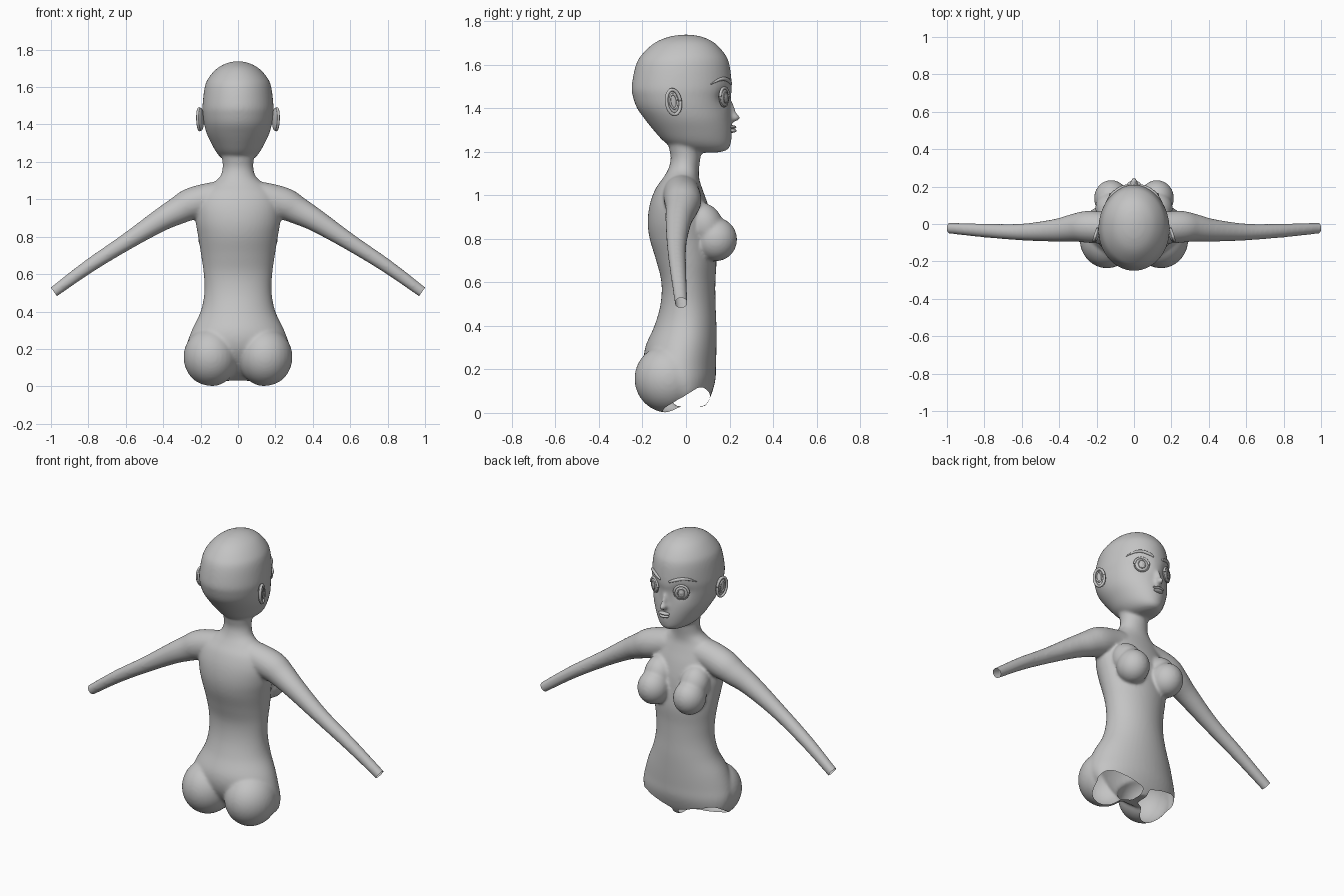
import bpy, bmesh, math
from mathutils import Matrix, Vector

if "Cube" in bpy.data.objects:
    bpy.data.objects.remove(bpy.data.objects["Cube"])

grey = bpy.data.materials.new("plain grey")
grey.diffuse_color = (0.55, 0.55, 0.55, 1)
grey.use_nodes = True
grey.node_tree.nodes["Principled BSDF"].inputs["Base Color"].default_value = grey.diffuse_color


def finish(bm, name):
    bmesh.ops.recalc_face_normals(bm, faces=bm.faces)
    for f in bm.faces:
        f.smooth = True
    me = bpy.data.meshes.new(name)
    bm.to_mesh(me)
    bm.free()
    me.materials.append(grey)
    ob = bpy.data.objects.new(name, me)
    bpy.context.collection.objects.link(ob)
    return ob


def bridge(bm, rings):
    """Skin a list of closed rings and cap both ends."""
    vs = [[bm.verts.new(p) for p in r] for r in rings]
    n = len(vs[0])
    for a, b in zip(vs, vs[1:]):
        for i in range(n):
            j = (i + 1) % n
            bm.faces.new((a[i], a[j], b[j], b[i]))
    bm.faces.new(vs[0])
    bm.faces.new(vs[-1])


def spline(rows, k=5):
    """Catmull-Rom refinement of rows of numbers."""
    out = []
    for i in range(len(rows) - 1):
        q = [rows[max(0, min(len(rows) - 1, i + d))] for d in (-1, 0, 1, 2)]
        for s in range(k):
            t = s / k
            out.append([0.5 * (2 * b + (c - a) * t + (2*a - 5*b + 4*c - d) * t*t
                               + (3*b - a - 3*c + d) * t**3) for a, b, c, d in zip(*q)])
    return out + [list(rows[-1])]


def loft(bm, rows, n=48):
    """Rows: height, half width, y of widest point, back y, front y."""
    rings = []
    for z, w, yc, yb, yf in spline(rows):
        ring = []
        for i in range(n):
            a = 2 * math.pi * i / n
            s = math.sin(a)
            ring.append((w * math.cos(a), yc + s * ((yf - yc) if s > 0 else (yc - yb)), z))
        rings.append(ring)
    bridge(bm, rings)


def tube(bm, path, n=20, k=5):
    """Path rows: x, y, z, radius."""
    pts = spline(path, k)
    rings = []
    for i, p in enumerate(pts):
        d = Vector(pts[min(i + 1, len(pts) - 1)][:3]) - Vector(pts[max(i - 1, 0)][:3])
        u = d.cross(Vector((0, 1, 0.01))).normalized()
        v = d.cross(u).normalized()
        rings.append([Vector(p[:3]) + p[3] * (u * math.cos(t) + v * math.sin(t))
                      for t in (2 * math.pi * j / n for j in range(n))])
    bridge(bm, rings)


def ball(bm, c, r, rot=Matrix()):
    m = Matrix.Translation(c) @ rot @ Matrix.Diagonal((*r, 1))
    bmesh.ops.create_uvsphere(bm, u_segments=32, v_segments=20, radius=1, matrix=m)


def hoop(bm, m, rx, rz, r, a0=0.0, a1=2 * math.pi, n=32):
    """Elliptical tube arc in the local xz plane, placed by matrix m."""
    rings = []
    for i in range(n + 1):
        a = a0 + (a1 - a0) * i / n
        c = Vector((rx * math.cos(a), 0, rz * math.sin(a)))
        o = Vector((math.cos(a), 0, math.sin(a)))
        rings.append([m @ (c + r * (o * math.cos(t) + Vector((0, math.sin(t), 0))))
                      for t in (math.pi * j / 5 for j in range(10))])
    bridge(bm, rings)


def face_y(x):
    return -0.028 + 0.236 * math.sqrt(1 - (x / 0.188) ** 2)


# Body masses: torso with neck, head, arms, chest, seat, nose
bm = bmesh.new()
loft(bm, [(.03, .22, 0, -.04, .09), (.08, .265, 0, -.10, .115), (.15, .285, -.02, -.16, .135),
          (.22, .275, -.03, -.19, .138), (.30, .247, -.02, -.188, .14), (.40, .20, 0, -.145, .14),
          (.50, .18, 0, -.117, .136), (.60, .183, 0, -.113, .135), (.70, .197, 0, -.137, .14),
          (.80, .213, -.01, -.167, .13), (.88, .226, -.02, -.176, .12), (.96, .225, -.03, -.166, .10),
          (1.03, .20, -.03, -.14, .075), (1.08, .145, -.02, -.105, .06), (1.12, .097, -.01, -.082, .06),
          (1.17, .082, 0, -.07, .066), (1.23, .085, 0, -.08, .07), (1.30, .08, 0, -.08, .07)])
loft(bm, [(1.196, .03, .09, .04, .14), (1.204, .06, .08, -.02, .18), (1.22, .088, .06, -.06, .2),
          (1.25, .115, .04, -.105, .208), (1.30, .143, .02, -.15, .211), (1.35, .167, 0, -.19, .208),
          (1.40, .181, -.02, -.225, .204), (1.45, .188, -.03, -.243, .206), (1.50, .19, -.03, -.25, .211),
          (1.60, .178, -.02, -.23, .20), (1.65, .157, -.01, -.2, .178), (1.70, .112, 0, -.145, .132),
          (1.728, .06, 0, -.08, .075), (1.738, .015, 0, -.02, .02)])
for s in (-1, 1):
    tube(bm, [(s * x, y, z, r) for x, y, z, r in (
        (.05, -.02, 1.015, .085), (.15, -.02, 1.003, .086), (.25, -.015, .975, .086),
        (.32, -.02, .94, .075), (.42, -.034, .885, .061), (.60, -.043, .77, .045),
        (.80, -.035, .64, .037), (.985, -.022, .505, .03), (1.04, -.018, .466, .029))])
    ball(bm, (s * .122, .138, .797), (.092, .097, .1))
    ball(bm, (s * .122, .085, .865), (.085, .085, .105), Matrix.Rotation(.45, 4, 'X'))
    ball(bm, (s * .145, -.08, .157), (.146, .157, .157))
ball(bm, (0, .217, 1.357), (.02, .033, .02))
ball(bm, (0, .207, 1.395), (.013, .02, .05), Matrix.Rotation(.3, 4, 'X'))
raw = finish(bm, "body")

# Fuse the masses into one smooth skin
rm = raw.modifiers.new("fuse", 'REMESH')
rm.mode = 'VOXEL'
rm.voxel_size = 0.008
sm = raw.modifiers.new("soften", 'SMOOTH')
sm.factor = 0.5
sm.iterations = 12
bm = bmesh.new()
bm.from_object(raw, bpy.context.evaluated_depsgraph_get())
bpy.data.objects.remove(raw)

# Eye sockets
for v in bm.verts:
    if v.co.y > .08 and v.co.z > 1.3:
        d = ((abs(v.co.x) - .09) / .04) ** 2 + ((v.co.z - 1.45) / .04) ** 2
        v.co.y -= .016 * math.exp(-d)


# Open leg holes: sloping cut that rises to the outer front
def hole(c):
    x = abs(c.x)
    f = min(.12, .005 + .6 * (c.y + .13)) - .06 * (1 - min(1, x / .22))
    return x > .02 and c.z < f


bmesh.ops.delete(bm, geom=[f for f in bm.faces if hole(f.calc_center_median())], context='FACES')
for _ in range(8):
    move = {}
    for v in bm.verts:
        nb = [e.other_vert(v).co for e in v.link_edges if e.is_boundary]
        if len(nb) == 2:
            move[v] = v.co * .5 + (nb[0] + nb[1]) * .25
    for v, c in move.items():
        v.co = c

# Open wrists
for s in (-1, 1):
    bmesh.ops.bisect_plane(bm, geom=bm.verts[:] + bm.edges[:] + bm.faces[:],
                           plane_co=(s * .984, -.022, .505), plane_no=(s * .81, 0, -.58),
                           clear_outer=True)
finish(bm, "body")

# Eyes, lids, brows and ears on each side
for s, side in ((-1, "left"), (1, "right")):
    turn = Matrix.Rotation(-s * .5, 4, 'Z')
    eye = Matrix.Translation((s * .09, face_y(.09) - .006, 1.45)) @ turn
    bm = bmesh.new()
    ball(bm, eye.translation, (.04, .014, .042), turn)
    hoop(bm, eye @ Matrix.Translation((0, .012, 0)), .02, .025, .003)
    ball(bm, eye @ Vector((0, .011, 0)), (.01, .005, .013), turn)
    finish(bm, side + "_eye")

    bm = bmesh.new()
    hoop(bm, eye @ Matrix.Translation((0, .004, 0)), .041, .043, .007, .05, math.pi - .05)
    hoop(bm, eye @ Matrix.Translation((0, .002, 0)), .041, .042, .004, math.pi, 2 * math.pi)
    finish(bm, side + "_eyelids")

    bm = bmesh.new()
    tube(bm, [(s * x, face_y(x) + .002, z, r) for x, z, r in (
        (.03, 1.512, .006), (.06, 1.525, .009), (.095, 1.535, .009),
        (.125, 1.53, .007), (.152, 1.51, .002))], 10)
    finish(bm, side + "_eyebrow")

    bm = bmesh.new()
    ear = (Matrix.Translation((s * .198, -.06, 1.428)) @ Matrix.Rotation(s * .3, 4, 'Z')
           @ Matrix.Rotation(.15, 4, 'X') @ Matrix.Rotation(math.pi / 2, 4, 'Z'))
    rot = ear.to_3x3().to_4x4()
    ball(bm, ear.translation, (.037, .012, .061), rot)
    hoop(bm, ear @ Matrix.Translation((0, -s * .008, 0)), .033, .057, .008)
    hoop(bm, ear @ Matrix.Translation((0, -s * .011, .004)), .017, .033, .005)
    finish(bm, side + "_ear")

# Lips
bm = bmesh.new()
ball(bm, (0, .213, 1.313), (.036, .018, .009))
ball(bm, (0, .212, 1.297), (.03, .02, .010))
finish(bm, "lips")
